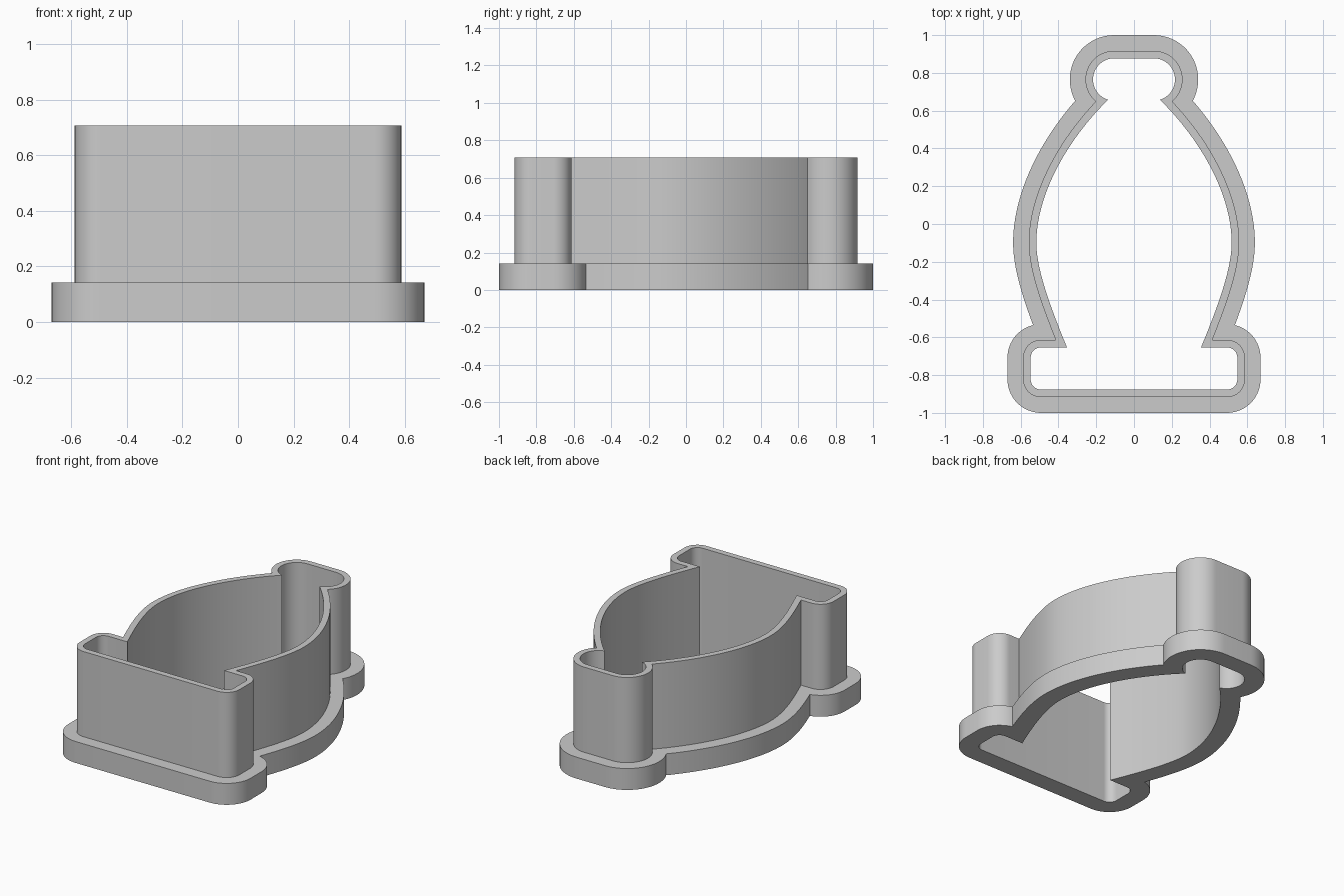
import bpy
import bmesh
from math import cos, sin, radians
from mathutils import Vector
from mathutils.geometry import intersect_line_line_2d, interpolate_bezier

cube = bpy.data.objects.get("Cube")
if cube:
    bpy.data.objects.remove(cube)

FLANGE_TOP, WALL_TOP = 0.142, 0.707
WALL, FLANGE = 0.04, 0.123  # offsets outward from the inner outline


def arc(cx, cy, r, start, end, steps=20):
    angles = [radians(start + (end - start) * i / steps) for i in range(steps + 1)]
    return [Vector((cx + r * cos(a), cy + r * sin(a))) for a in angles]


def join(a, b):
    """Follow path a until it meets path b, then follow b."""
    for i in range(len(a) - 1):
        for j in range(len(b) - 1):
            hit = intersect_line_line_2d(a[i], a[i + 1], b[j], b[j + 1])
            if hit:
                rest = b[j + 1:]
                head = a[:i + 1]
                if (head[-1] - hit).length < 1e-4:
                    head.pop()
                if (rest[0] - hit).length < 1e-4:
                    rest.pop(0)
                return head + [hit] + rest
    return a + b


def body_side(d):
    """Bulging flank, run on past both ends and offset by d."""
    upper = [(0.135, 0.66), (0.36, 0.44), (0.517, 0.15), (0.517, -0.1)]
    lower = [(0.517, -0.1), (0.517, -0.25), (0.43, -0.47), (0.355, -0.653)]
    pts = [Vector((0.06, 0.733))]
    pts += [p.to_2d() for p in interpolate_bezier(*[Vector(p) for p in upper], 28)]
    pts += [p.to_2d() for p in interpolate_bezier(*[Vector(p) for p in lower], 20)][1:]
    pts.append(Vector((0.295, -0.82)))
    out = []
    for i, p in enumerate(pts):
        t = (pts[min(i + 1, len(pts) - 1)] - pts[max(i - 1, 0)]).normalized()
        out.append(p + d * Vector((-t.y, t.x)))
    return out


def outline(d):
    """Closed outline: rounded head, flanks, rounded foot, mirrored in x."""
    head = [Vector((0, 0.877 + d))] + arc(0.105, 0.765, 0.112 + d, 90, -150, 40)
    r = 0.055 + d
    foot = [Vector((0.2, -0.653 + d))]
    foot += arc(0.492, -0.708, r, 90, 0, 14) + arc(0.492, -0.822, r, 0, -90, 14)
    foot.append(Vector((0, -0.877 - d)))
    half = join(join(head, body_side(d)), foot)
    return half + [Vector((-p.x, p.y)) for p in reversed(half[1:-1])]


bm = bmesh.new()


def ring(points, z):
    verts = [bm.verts.new((p.x, p.y, z)) for p in points]
    edges = [bm.edges.new((v, verts[i - 1])) for i, v in enumerate(verts)]
    return verts, edges


def side(low, high):
    a, b = low[0], high[0]
    for i in range(len(a)):
        bm.faces.new((a[i - 1], a[i], b[i], b[i - 1]))


def cap(r1, r2):
    bmesh.ops.triangle_fill(bm, use_beauty=True, edges=r1[1] + r2[1], normal=(0, 0, 1))


# Rings of the stepped cross-section
inner, middle, outer = outline(0), outline(WALL), outline(FLANGE)
inner_low, inner_high = ring(inner, 0), ring(inner, WALL_TOP)
outer_low, outer_high = ring(outer, 0), ring(outer, FLANGE_TOP)
wall_low, wall_high = ring(middle, FLANGE_TOP), ring(middle, WALL_TOP)

# Flat rims, then upright walls
cap(inner_low, outer_low)
cap(outer_high, wall_low)
cap(wall_high, inner_high)
side(inner_low, inner_high)
side(outer_low, outer_high)
side(wall_low, wall_high)
bmesh.ops.recalc_face_normals(bm, faces=bm.faces)

mesh = bpy.data.meshes.new("bottle_cutter")
bm.to_mesh(mesh)
bm.free()
cutter = bpy.data.objects.new("bottle_cutter", mesh)
bpy.context.collection.objects.link(cutter)

# Plain grey plastic
grey = bpy.data.materials.new("grey_plastic")
grey.use_nodes = True
colour = (0.6, 0.6, 0.6, 1)
grey.diffuse_color = colour
grey.node_tree.nodes["Principled BSDF"].inputs["Base Color"].default_value = colour
mesh.materials.append(grey)

bpy.ops.object.select_all(action="DESELECT")
cutter.select_set(True)
bpy.context.view_layer.objects.active = cutter
bpy.ops.object.shade_smooth_by_angle(angle=radians(30))
